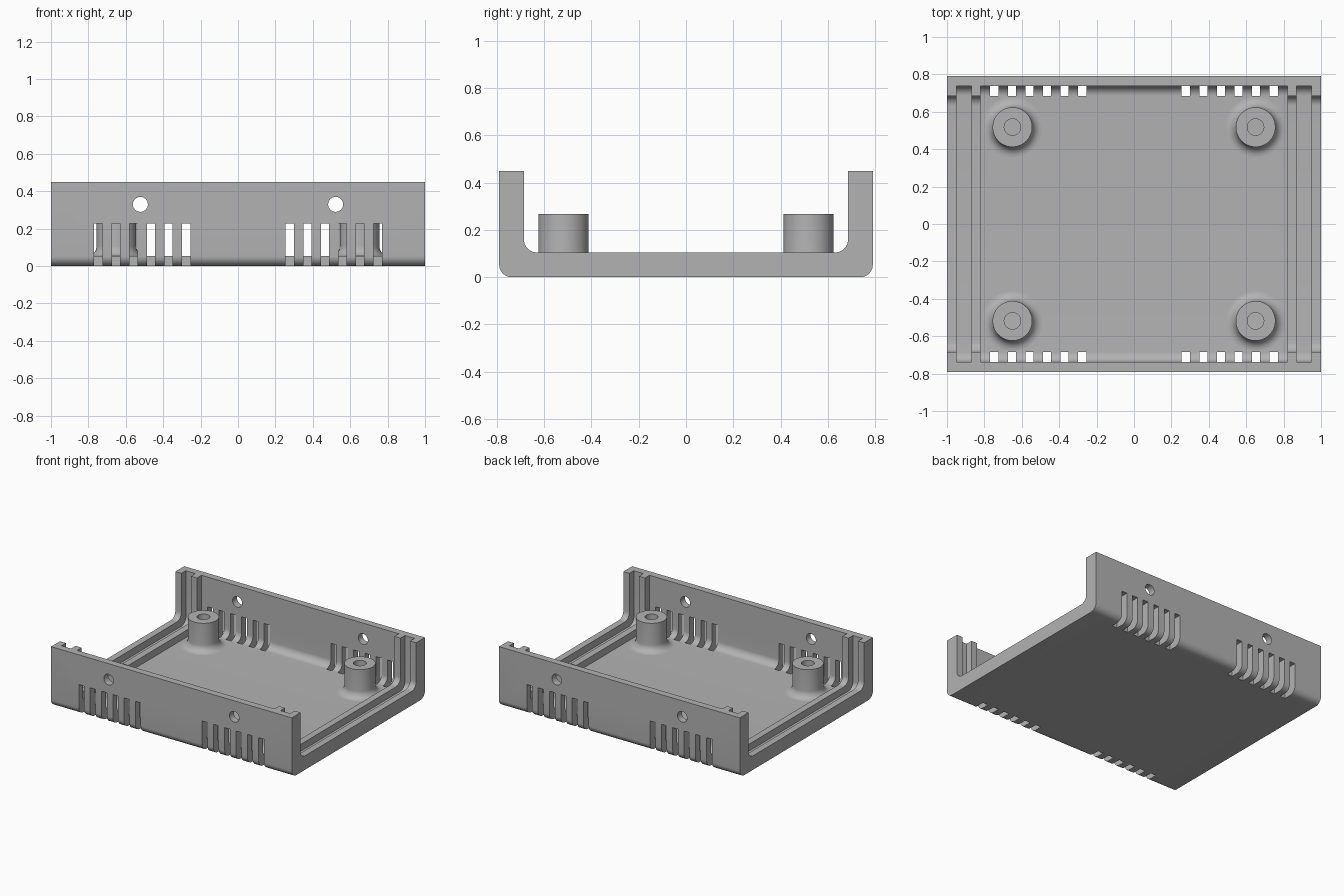
import bpy, bmesh, math

cube = bpy.data.objects.get("Cube")
if cube:
    bpy.data.objects.remove(cube, do_unlink=True)

HEIGHT, HALF_DEPTH = 0.45, 0.79
RIB_INNER, RIB_FLOOR = 0.685, 0.105      # thick bands
WALL_INNER, WALL_FLOOR = 0.738, 0.053    # thin shell
FILLET = 0.053

grey = bpy.data.materials.new("plain grey")
grey.use_nodes = True
grey.diffuse_color = (0.45, 0.45, 0.45, 1)
grey.node_tree.nodes["Principled BSDF"].inputs["Base Color"].default_value = (0.45, 0.45, 0.45, 1)


def arc(cy, cz, r, start, end, steps=10):
    """Points on an arc, angles in degrees."""
    angles = [math.radians(start + (end - start) * i / steps) for i in range(steps + 1)]
    return [(cy + r * math.cos(a), cz + r * math.sin(a)) for a in angles]


def tray_outline(half, floor, top, r=FILLET):
    """Rectangle with rounded lower corners, from top left round to top right."""
    return ([(-half, top)] + arc(-half + r, floor + r, r, 180, 270)
            + arc(half - r, floor + r, r, 270, 360) + [(half, top)])


def make_object(name, bm):
    bmesh.ops.recalc_face_normals(bm, faces=bm.faces)
    mesh = bpy.data.meshes.new(name)
    bm.to_mesh(mesh)
    bm.free()
    mesh.materials.append(grey)
    obj = bpy.data.objects.new(name, mesh)
    bpy.context.collection.objects.link(obj)
    return obj


def extrude_x(bm, outline, x0, x1):
    face = bm.faces.new([bm.verts.new((x0, y, z)) for y, z in outline])
    new = bmesh.ops.extrude_face_region(bm, geom=[face])["geom"]
    verts = [g for g in new if isinstance(g, bmesh.types.BMVert)]
    bmesh.ops.translate(bm, verts=verts, vec=(x1 - x0, 0, 0))


def add_box(bm, low, high):
    verts = bmesh.ops.create_cube(bm, size=1)["verts"]
    for v in verts:
        v.co = [(a + b) / 2 + c * (b - a) for a, b, c in zip(low, high, v.co)]


def cut(target, cutter):
    mod = target.modifiers.new("cut", 'BOOLEAN')
    mod.operation, mod.solver, mod.object = 'DIFFERENCE', 'EXACT', cutter
    bpy.context.view_layer.objects.active = target
    bpy.ops.object.modifier_apply(modifier=mod.name)
    bpy.data.objects.remove(cutter, do_unlink=True)


def smooth(obj):
    bpy.ops.object.select_all(action='DESELECT')
    obj.select_set(True)
    bpy.context.view_layer.objects.active = obj
    bpy.ops.object.shade_smooth_by_angle(angle=math.radians(30))


# Thick open-ended channel
bm = bmesh.new()
outer = tray_outline(HALF_DEPTH, 0, HEIGHT)
inner = tray_outline(RIB_INNER, RIB_FLOOR, HEIGHT)
extrude_x(bm, outer + inner[::-1], -1, 1)
case = make_object("case_shell", bm)

# Main cavity and the end-panel grooves
bm = bmesh.new()
cavity = tray_outline(WALL_INNER, WALL_FLOOR, HEIGHT + 0.1)
for x0, x1 in ((-0.95, -0.87), (-0.82, 0.82), (0.87, 0.95)):
    extrude_x(bm, cavity, x0, x1)
cut(case, make_object("cavity_cutter", bm))

# Ventilation slots wrapping round the lower edges
bm = bmesh.new()
for sx in (-1, 1):
    for sy in (-1, 1):
        for i in range(6):
            x = sx * (0.277 + 0.094 * i)
            ys = sorted((sy * 0.685, sy * 0.9))
            add_box(bm, (x - 0.022, ys[0], -0.1), (x + 0.022, ys[1], 0.227))
cut(case, make_object("slot_cutter", bm))

# Screw holes through the front and back walls
bm = bmesh.new()
for sx in (-1, 1):
    ring = [(sx * 0.522 + y, z) for y, z in arc(0, 0.33, 0.04, 0, 360, 32)[:-1]]
    face = bm.faces.new([bm.verts.new((x, -1, z)) for x, z in ring])
    new = bmesh.ops.extrude_face_region(bm, geom=[face])["geom"]
    bmesh.ops.translate(bm, vec=(0, 2, 0),
                        verts=[g for g in new if isinstance(g, bmesh.types.BMVert)])
cut(case, make_object("hole_cutter", bm))
smooth(case)

# Hollow mounting posts with a flared foot
POST_R, BORE_R, POST_TOP = 0.106, 0.044, 0.268
profile = ([(BORE_R, WALL_FLOOR - 0.01), (BORE_R, POST_TOP), (POST_R, POST_TOP)]
           + arc(POST_R + FILLET, WALL_FLOOR + FILLET, FILLET, 180, 270, 8)
           + [(POST_R + FILLET, WALL_FLOOR - 0.01)])
for side, sx in (("right", -1), ("left", 1)):
    for end, sy in (("front", -1), ("back", 1)):
        bm = bmesh.new()
        verts = [bm.verts.new((r, 0, z)) for r, z in profile]
        edges = [bm.edges.new((verts[i], verts[(i + 1) % len(verts)])) for i in range(len(verts))]
        bmesh.ops.spin(bm, geom=verts + edges, cent=(0, 0, 0), axis=(0, 0, 1),
                       angle=math.tau, steps=48, use_merge=True)
        bmesh.ops.remove_doubles(bm, verts=bm.verts, dist=0.0001)
        bmesh.ops.translate(bm, verts=bm.verts, vec=(sx * 0.65, sy * 0.518, 0))
        smooth(make_object(f"{end}_{side}_mounting_post", bm))
